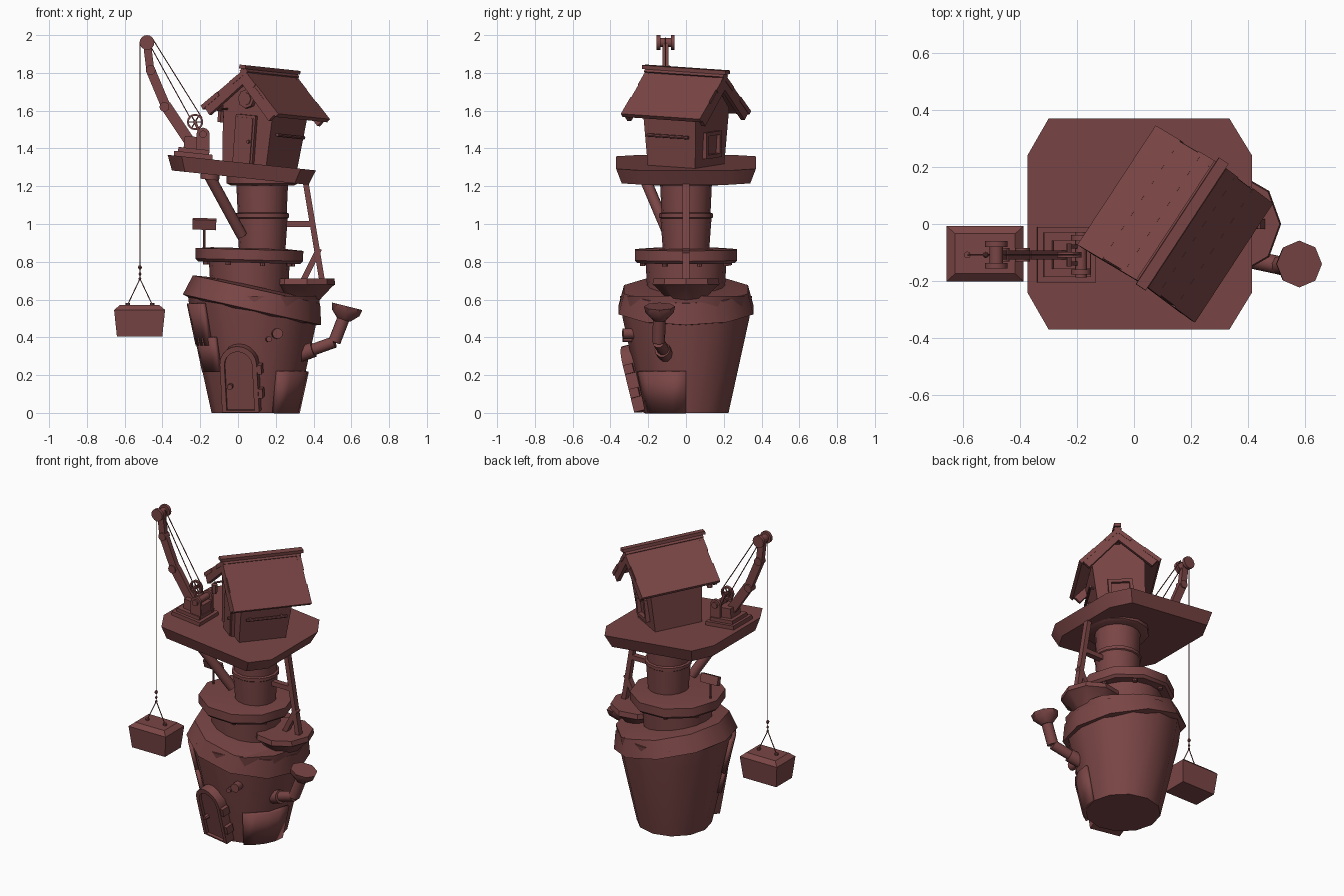
import bpy, bmesh
from math import sin, cos, pi, radians
from mathutils import Matrix, Vector

old = bpy.data.objects.get("Cube")
if old:
    bpy.data.objects.remove(old, do_unlink=True)

COLOUR = (0.195, 0.06, 0.06, 1)
clay = bpy.data.materials.new("dusty red")
clay.use_nodes = True
clay.diffuse_color = COLOUR
clay.node_tree.nodes["Principled BSDF"].inputs["Base Color"].default_value = COLOUR

I = Matrix()


def move(x, y, z):
    return Matrix.Translation((x, y, z))


def turn(deg, axis):
    return Matrix.Rotation(radians(deg), 4, axis)


def finish(name, bm, mat=I):
    bmesh.ops.recalc_face_normals(bm, faces=bm.faces)
    me = bpy.data.meshes.new(name)
    bm.to_mesh(me)
    bm.free()
    me.transform(mat)
    me.materials.append(clay)
    me.shade_smooth()
    me.set_sharp_from_angle(angle=radians(38))
    ob = bpy.data.objects.new(name, me)
    bpy.context.collection.objects.link(ob)
    return ob


def loft(name, loops, mat=I, caps=True, closed=True):
    """Skin a list of equal point loops."""
    bm = bmesh.new()
    rows = [[bm.verts.new(p) for p in loop] for loop in loops]
    n = len(rows[0])
    for a, b in zip(rows, rows[1:]):
        for i in range(n if closed else n - 1):
            j = (i + 1) % n
            bm.faces.new((a[i], a[j], b[j], b[i]))
    if caps:
        bm.faces.new(rows[0])
        bm.faces.new(rows[-1])
    return finish(name, bm, mat)


def lathe(name, profile, sides, mat=I):
    return loft(name, [[(r * cos(2 * pi * i / sides), r * sin(2 * pi * i / sides), z)
                        for i in range(sides)] for r, z in profile], mat)


def box(name, size, mat=I):
    bm = bmesh.new()
    bmesh.ops.create_cube(bm, size=1, matrix=Matrix.Diagonal((*size, 1)))
    return finish(name, bm, mat)


def between(a, b):
    a, b = Vector(a), Vector(b)
    rot = (b - a).to_track_quat('Z', 'Y').to_matrix().to_4x4()
    return Matrix.Translation((a + b) / 2) @ rot, (b - a).length


def rod(name, a, b, r, sides=8, r2=None, mat=I):
    m, n = between(a, b)
    return lathe(name, [(r, -n / 2), (r2 or r, n / 2)], sides, mat @ m)


def beam(name, a, b, w, d, mat=I):
    m, n = between(a, b)
    return box(name, (w, d, n), mat @ m)


def rect(x, y, z):
    return [(-x, -y, z), (x, -y, z), (x, y, z), (-x, y, z)]


def arch(w, h, y, z0=0.0):
    return [(-w, y, z0), (w, y, z0)] + [(w * cos(pi * i / 10), y, h + w * sin(pi * i / 10))
                                        for i in range(11)]


def patch(name, a0, a1, z0, z1):
    """Curved repair plate lying on the base wall."""
    r = lambda z: 0.225 + 0.22 * z + 0.005
    angles = [radians(a0 + (a1 - a0) * i / 4) for i in range(5)]
    ob = loft(name, [[(r(z) * cos(a), r(z) * sin(a), z) for a in angles] for z in (z0, z1)],
              move(0.085, 0, 0), caps=False, closed=False)
    mod = ob.modifiers.new("thickness", 'SOLIDIFY')
    mod.thickness, mod.offset = 0.024, 0


# Base, tilted brim and stacked columns
lathe("base_tower", [(0.225, 0), (0.335, 0.5), (0.35, 0.62)], 12, move(0.085, 0, 0))
lathe("tilted_brim", [(0.3, -0.07), (0.375, -0.05), (0.345, 0.06), (0.22, 0.075)], 10,
      move(0.085, 0, 0.595) @ turn(12.5, 'Y'))
lathe("middle_column", [(0.2, 0.55), (0.215, 0.82)], 16, move(0.06, 0, 0))
ring = move(0.06, 0, 0.83) @ turn(1.5, 'Y')
lathe("middle_ring", [(0.27, -0.035), (0.285, -0.02), (0.285, 0.035), (0.2, 0.042)], 10, ring)
for k in range(8):
    a = k * pi / 4 + 0.3
    lathe("ring_stud", [(0.014, -0.05), (0.014, -0.03)], 8, ring @ move(0.24 * cos(a), 0.24 * sin(a), 0))
lathe("upper_column", [(0.122, 0.85), (0.135, 1.03), (0.142, 1.035), (0.142, 1.055),
                       (0.13, 1.06), (0.14, 1.28)], 16, move(0.128, 0, 0))
lathe("upper_collar", [(0.17, 1.205), (0.19, 1.215), (0.19, 1.28)], 12, move(0.13, 0, 0))
patch("right_patch", -64, 0, 0.0, 0.22)
patch("left_patch", 195, 222, 0.36, 0.58)
patch("left_lower_patch", 198, 230, 0.22, 0.4)

# Arched front door
door = move(0.02, -0.225, 0.01) @ turn(-12, 'Z') @ turn(14, 'X')
loft("door_frame", [arch(0.1, 0.26, 0.06), arch(0.1, 0.26, -0.03),
                    arch(0.075, 0.255, -0.03, 0.01), arch(0.075, 0.255, 0.05, 0.01)],
     door, caps=False)
loft("door_panel", [arch(0.078, 0.255, 0.06, 0.005), arch(0.078, 0.255, -0.012, 0.005)], door)
rod("door_knob", (-0.05, -0.01, 0.14), (-0.05, -0.04, 0.14), 0.015, mat=door)
for z in (0.1, 0.23):
    box("door_hinge", (0.025, 0.05, 0.05), door @ move(0.11, 0.0, z))
for x, z, r in ((0.2, 0.42, 0.028), (0.155, 0.39, 0.015)):
    rod("wall_stud", (x, -0.25, z), (x + 0.01, -0.335, z), r, 12)

# Bent pipe with a flared mouth
bend, mouth = (0.51, -0.145, 0.375), (0.57, -0.14, 0.53)
rod("pipe_collar", (0.3, -0.1, 0.3), (0.4, -0.125, 0.335), 0.042, 10)
rod("pipe_lower", (0.3, -0.1, 0.3), bend, 0.032, 10)
rod("pipe_upper", bend, mouth, 0.034, 10)
lathe("pipe_mouth", [(0.035, -0.04), (0.075, 0.0), (0.082, 0.035)], 8,
      move(0.57, -0.14, 0.53) @ turn(14, 'Y'))

# Side balcony with timber supports
lathe("side_balcony", [(0.09, 0.59), (0.165, 0.67), (0.18, 0.68), (0.175, 0.712)], 9,
      move(0.335, 0, 0))
for a, b in (((0.355, 0, 1.24), (0.445, 0, 0.7)), ((0.43, 0, 0.87), (0.345, 0, 0.7)),
             ((0.24, 0, 1.0), (0.4, 0, 1.0))):
    beam("balcony_timber", a, b, 0.036, 0.03)
rod("platform_brace", (-0.16, -0.23, 1.27), (0.02, -0.09, 0.94), 0.03, 10)
lathe("brace_foot", [(0.05, 0), (0.05, 0.03)], 10, move(-0.15, -0.22, 1.235) @ turn(6, 'Y'))

# Sign post
rod("sign_post", (-0.178, 0, 0.83), (-0.178, 0, 0.99), 0.006)
box("sign_board", (0.125, 0.03, 0.055), move(-0.178, 0, 1.0) @ turn(2, 'Y') @ turn(20, 'X'))

# Chamfered platform
def octagon(s, z):
    return [(s * x, s * y, z) for x, y in (
        (-0.32, -0.37), (0.315, -0.37), (0.395, -0.24), (0.395, 0.24),
        (0.315, 0.37), (-0.32, 0.37), (-0.395, 0.24), (-0.395, -0.24))]


loft("platform", [octagon(0.92, -0.08), octagon(1, 0)], move(0.02, 0, 1.325) @ turn(6, 'Y'))

# House: tapered walls under a planked gable roof
house = move(0.115, 0, 1.31) @ turn(6, 'Y') @ turn(-33.4, 'Z')
gable = [(-0.14, 0), (0.14, 0), (0.16, 0.3), (0, 0.46), (-0.16, 0.3)]
loft("house_walls", [[(x, s * (0.15 + 0.06 * z), z) for x, z in gable] for s in (-1, 1)], house)
ridge_z, fall = 0.505, radians(43)
for s in (-1, 1):
    slope = house @ move(0, 0, ridge_z) @ Matrix.Rotation(s * fall, 4, 'Y')
    for k in range(3):
        box("roof_plank", (0.125, 0.5 - 0.01 * (k % 2), 0.024),
            slope @ move(s * (0.055 + 0.108 * k), 0, -0.016 + 0.004 * k) @ turn(s * -2, 'Y'))
    for y in (-0.235, 0.235):
        box("barge_board", (0.32, 0.025, 0.05), slope @ move(s * 0.16, y, -0.04))
box("ridge_cap", (0.04, 0.53, 0.02), house @ move(0, 0, ridge_z + 0.005))
box("ridge_beam", (0.035, 0.46, 0.05), house @ move(0, 0, ridge_z - 0.06))

# House details
front = house @ move(0, -0.155, 0) @ turn(3.4, 'X')
box("house_door_frame", (0.125, 0.03, 0.26), front @ move(0, 0, 0.13))
box("house_door", (0.1, 0.04, 0.245), front @ move(0, 0, 0.123))
rod("house_door_knob", (0.035, 0, 0.12), (0.035, -0.032, 0.12), 0.009, mat=front)
rod("round_window_frame", (0, 0.01, 0.345), (0, -0.025, 0.345), 0.05, 8, mat=front)
rod("round_window_pane", (0, 0, 0.345), (0, -0.03, 0.345), 0.034, 8, mat=front)
rod("lantern_arm", (-0.13, 0, 0.28), (-0.13, -0.06, 0.28), 0.006, mat=front)
rod("lantern", (-0.13, -0.055, 0.21), (-0.13, -0.055, 0.27), 0.018, 6, mat=front)
back = house @ move(0, 0.16, 0.12)
for x in (-0.065, 0.065):
    box("back_window_side", (0.02, 0.04, 0.14), back @ move(x, 0, 0))
for z in (-0.06, 0.06):
    box("back_window_rail", (0.15, 0.04, 0.02), back @ move(0, 0, z))
rod("wall_rail", (0.175, -0.13, 0.17), (0.175, 0.13, 0.17), 0.009, mat=house)
for y in (-0.1, 0.1):
    rod("rail_bracket", (0.14, y, 0.17), (0.175, y, 0.17), 0.007, mat=house)

# Crane body
Y = -0.108
deck = move(-0.238, Y, 1.352) @ turn(6, 'Y')
for sx, sy, sz, x, z in ((0.205, 0.195, 0.03, 0, 0.01), (0.165, 0.155, 0.025, 0, 0.035),
                         (0.13, 0.1, 0.07, 0.01, 0.075)):
    box("crane_step", (sx, sy, sz), deck @ move(x, 0, z))
for y in (Y - 0.06, Y + 0.06):
    box("crane_cheek", (0.07, 0.018, 0.1), move(-0.185, y, 1.425))
    rod("crane_cheek_cap", (-0.185, y - 0.009, 1.475), (-0.185, y + 0.009, 1.475), 0.035, 12)
rod("crane_drum", (-0.185, Y - 0.08, 1.475), (-0.185, Y + 0.08, 1.475), 0.02, 12)

# Winch wheel
hub = Vector((-0.227, Y, 1.54))
rim = [[(r * cos(pi * i / 8), y, r * sin(pi * i / 8)) for i in range(16)]
       for r, y in ((0.043, 0.01), (0.043, -0.01), (0.033, -0.01), (0.033, 0.01), (0.043, 0.01))]
loft("winch_rim", rim, Matrix.Translation(hub), caps=False)
for k in range(3):
    d = Vector((cos(k * pi / 3), 0, sin(k * pi / 3))) * 0.036
    rod("winch_spoke", hub - d, hub + d, 0.004, 6)
rod("winch_axle", hub - Vector((0, 0.04, 0)), hub + Vector((0, 0.04, 0)), 0.009)
for y in (-0.03, 0.03):
    beam("winch_arm", hub + Vector((0, y, 0)), (-0.19, Y + y, 1.45), 0.014, 0.014)

# Jointed boom, pulley and stays
joints = [(-0.245, Y, 1.42), (-0.385, Y, 1.63), (-0.465, Y, 1.82), (-0.482, Y, 1.96)]
for (a, b), w in zip(zip(joints, joints[1:]), (0.058, 0.05, 0.042)):
    beam("crane_boom", a, b, 0.032, w)
for x, z in ((-0.39, 1.62), (-0.462, 1.815)):
    rod("boom_joint", (x, Y - 0.024, z), (x, Y + 0.024, z), 0.026, 10)
for y in (-0.038, 0.038):
    rod("pulley_disc", (-0.482, Y + y - 0.01, 1.961), (-0.482, Y + y + 0.01, 1.961), 0.039, 16)
rod("pulley_hub", (-0.482, Y - 0.04, 1.961), (-0.482, Y + 0.04, 1.961), 0.024, 12)
rod("stay_upper", (-0.455, Y, 1.985), (-0.19, Y, 1.56), 0.003, 6)
rod("stay_lower", (-0.465, Y, 1.945), (-0.255, Y, 1.565), 0.003, 6)

# Hanging crate
rod("hoist_cable", (-0.519, Y, 1.96), (-0.519, Y, 0.71), 0.003, 6)
for z, r in ((0.77, 0.011), (0.735, 0.008), (0.71, 0.008)):
    lathe("hook_bead", [(r / 2, z - r), (r, z), (r / 2, z + r)], 8, move(-0.519, Y, 0))
for s in (-1, 1):
    x = -0.519 + s * 0.064
    rod("crate_sling", (-0.519, Y, 0.71), (x, Y, 0.575), 0.003, 6)
    lathe("crate_eye", [(0.012, 0.56), (0.012, 0.582)], 8, move(x, Y, 0))
loft("crate", [rect(0.12, 0.082, 0.405), rect(0.135, 0.097, 0.545), rect(0.105, 0.07, 0.57)],
     move(-0.521, Y + 0.004, 0))
